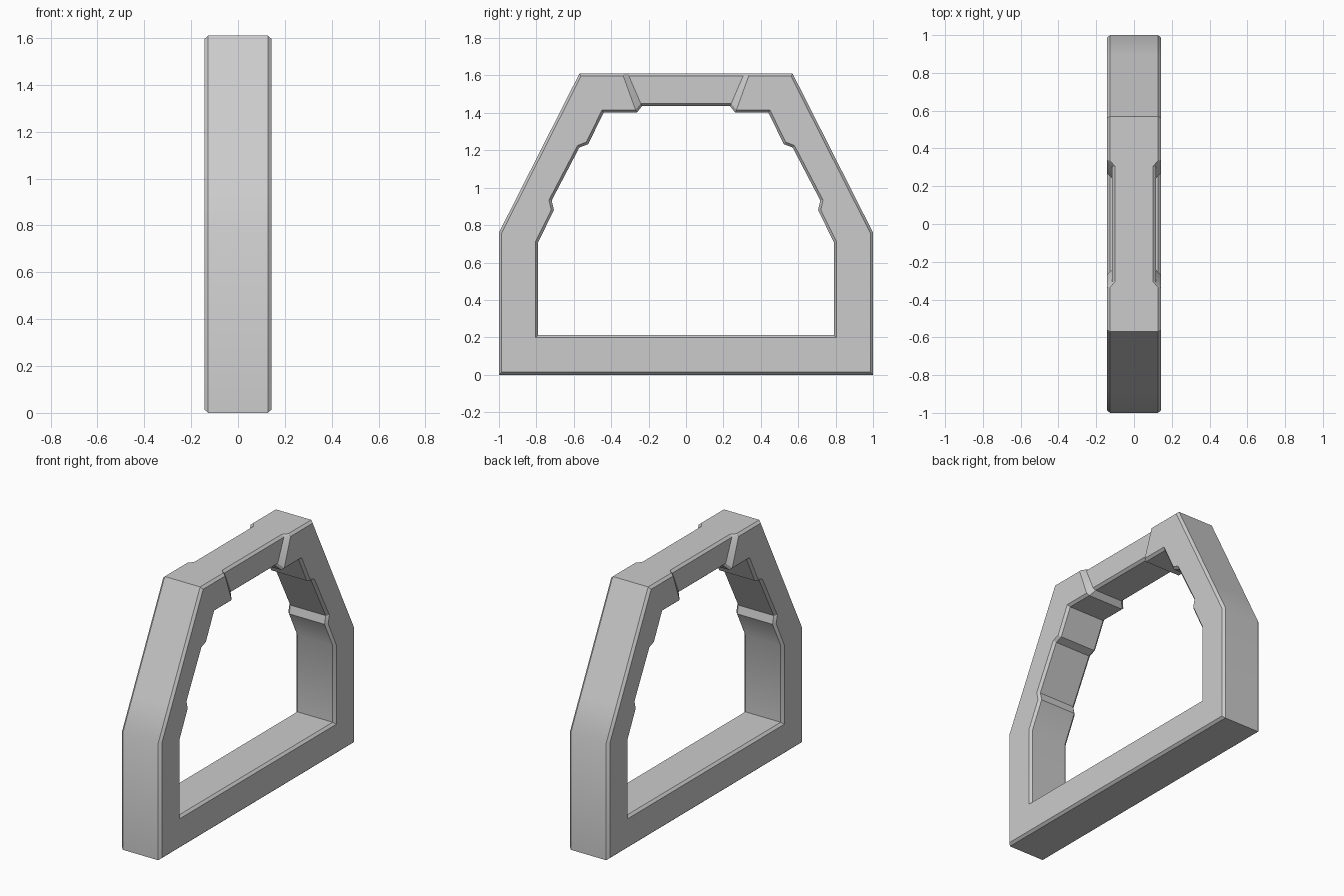
import bpy, bmesh, math
from mathutils import Vector

if "Cube" in bpy.data.objects:
    bpy.data.objects.remove(bpy.data.objects["Cube"])

W = 0.143        # half thickness
W_MID = 0.116    # half thickness of the recessed crown
BX, BR = 0.016, 0.014  # chamfer across the thickness / in the profile plane


def slope(s):
    """Point along the outer slanted leg."""
    return (1 - 0.43 * s, 0.76 + 0.85 * s)


# Stations of one half: outer point, inner point (y, z), half thickness
half = [
    ((1.0, 0.0), (0.79, 0.212), W),
    (slope(0), (0.79, 0.71), W),
    (slope(0.25), (0.706, 0.88), W),
    (slope(0.29), (0.718, 0.932), W),
    (slope(0.625), (0.57, 1.215), W),
    (slope(0.664), (0.523, 1.233), W),
    (slope(1), (0.44, 1.402), W),
    ((0.335, 1.61), (0.263, 1.402), W),
    ((0.305, 1.61), (0.235, 1.436), W_MID),
]
flip = lambda p: (-p[0], p[1])
stations = half + [(flip(o), flip(i), w) for o, i, w in reversed(half)]


def offset(loop, d):
    """Mitred offset of a counter-clockwise loop; positive d goes inward."""
    pts = [Vector(p) for p in loop]
    out = []
    for k, p in enumerate(pts):
        e1 = (p - pts[k - 1]).normalized()
        e2 = (pts[(k + 1) % len(pts)] - p).normalized()
        n1, n2 = Vector((-e1.y, e1.x)), Vector((-e2.y, e2.x))
        out.append(p + (n1 + n2) * d / (1 + n1.dot(n2)))
    return out


outer = [s[0] for s in stations]
inner = [s[1] for s in stations]
outer_face = offset(outer, BR)
inner_face = offset(inner, -BR)

# Frame: sweep a chamfered rectangular section round the closed loop
bm = bmesh.new()
rings = []
for k, (o, i, w) in enumerate(stations):
    of, nf = outer_face[k], inner_face[k]
    section = [(w - BX, o), (w, of), (w, nf), (w - BX, i),
               (BX - w, i), (-w, nf), (-w, of), (BX - w, o)]
    rings.append([bm.verts.new((x, p[0], p[1])) for x, p in section])
for k, a in enumerate(rings):
    b = rings[(k + 1) % len(rings)]
    for j in range(8):
        m = (j + 1) % 8
        bm.faces.new((a[j], b[j], b[m], a[m]))
bmesh.ops.recalc_face_normals(bm, faces=bm.faces)

mesh = bpy.data.meshes.new("arch_frame")
bm.to_mesh(mesh)
bm.free()
frame = bpy.data.objects.new("arch_frame", mesh)
bpy.context.collection.objects.link(frame)
bpy.context.view_layer.objects.active = frame
frame.select_set(True)
bpy.ops.object.shade_smooth_by_angle(angle=math.radians(30))
